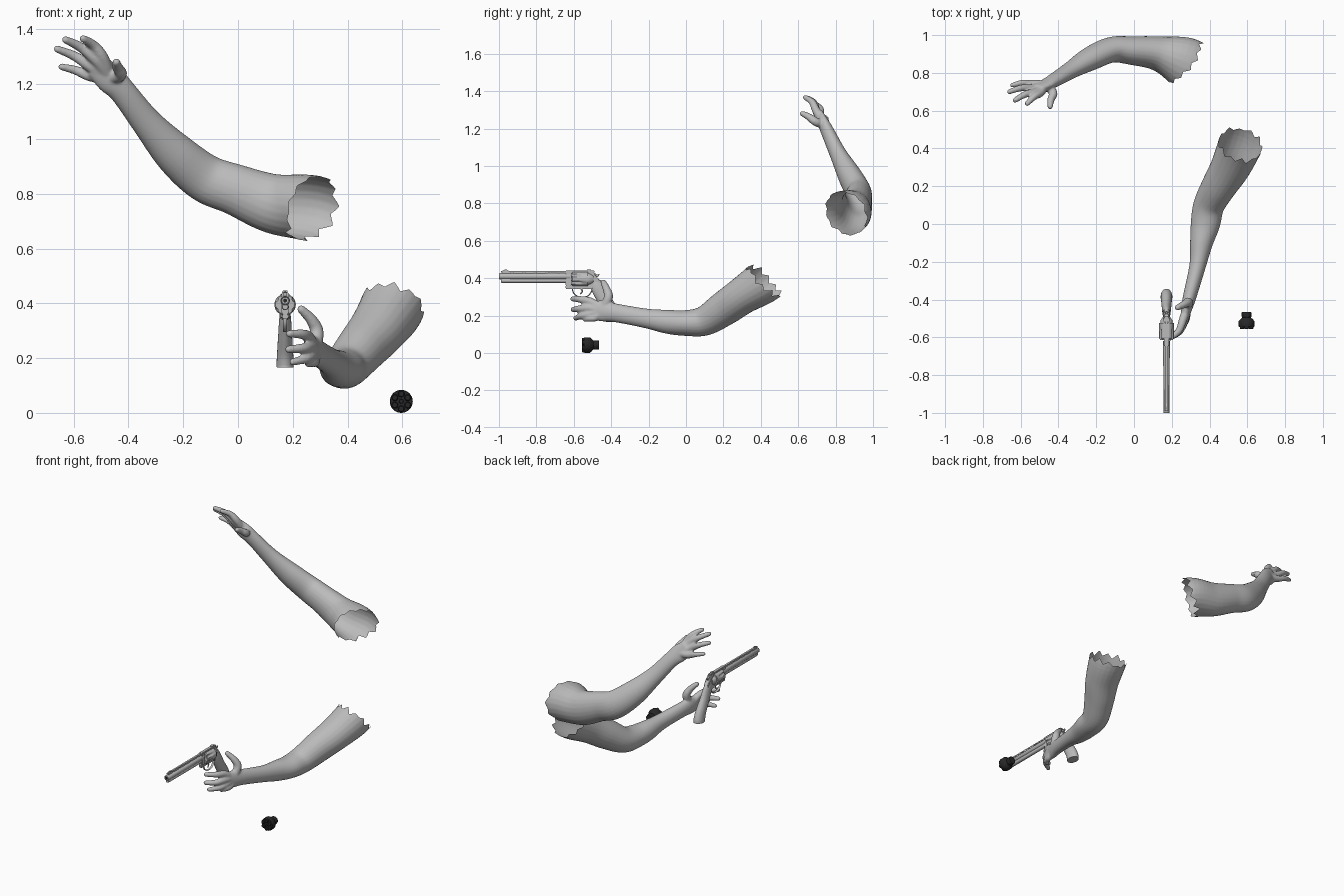
import bpy, bmesh, math, random
from mathutils import Vector

random.seed(7)
if "Cube" in bpy.data.objects:
    bpy.data.objects.remove(bpy.data.objects["Cube"])


def material(name, value):
    m = bpy.data.materials.new(name)
    m.use_nodes = True
    colour = (value, value, value, 1)
    m.diffuse_color = colour
    m.node_tree.nodes["Principled BSDF"].inputs["Base Color"].default_value = colour
    return m


GREY = material("plain_grey", 0.5)
BLACK = material("soft_black", 0.02)
GUN_X = 0.172


def add(name, bm, mat, sharp=40):
    """Turn a bmesh into an object, smooth except at sharp edges."""
    bmesh.ops.recalc_face_normals(bm, faces=bm.faces)
    for f in bm.faces:
        f.smooth = True
    for e in bm.edges:
        if len(e.link_faces) == 2 and e.calc_face_angle() > math.radians(sharp):
            e.smooth = False
    me = bpy.data.meshes.new(name)
    bm.to_mesh(me)
    bm.free()
    me.materials.append(mat)
    ob = bpy.data.objects.new(name, me)
    bpy.context.collection.objects.link(ob)
    return ob


def loft(bm, rings):
    """Skin rings of points and close both ends."""
    rows = [[bm.verts.new(p) for p in ring] for ring in rings]
    n = len(rows[0])
    for a, b in zip(rows, rows[1:]):
        for i in range(n):
            bm.faces.new((a[i], a[(i + 1) % n], b[(i + 1) % n], b[i]))
    bm.faces.new(rows[0])
    bm.faces.new(rows[-1])


def spline(keys, steps):
    """Catmull-Rom through rows of any length."""
    k = [keys[0]] + list(keys) + [keys[-1]]
    out = []
    for i in range(1, len(k) - 2):
        for s in range(steps):
            t = s / steps
            out.append([0.5 * (2 * b + (c - a) * t + (2 * a - 5 * b + 4 * c - d) * t * t
                        + (3 * b - a - 3 * c + d) * t ** 3)
                        for a, b, c, d in zip(*k[i - 1:i + 3])])
    return out + [list(keys[-1])]


def tube(bm, keys, ref, steps=6, sides=24):
    """Elliptical tube; keys are x, y, z, radius along ref, other radius."""
    rows = spline(keys, steps)
    pts = [Vector(r[:3]) for r in rows]
    rings = []
    for i, r in enumerate(rows):
        t = (pts[min(i + 1, len(pts) - 1)] - pts[max(i - 1, 0)]).normalized()
        u = (Vector(ref) - t * t.dot(Vector(ref))).normalized()
        w = t.cross(u)
        rings.append([pts[i] + u * r[3] * math.cos(a) + w * r[4] * math.sin(a)
                      for a in (math.tau * j / sides for j in range(sides))])
    loft(bm, rings)


def lathe(name, profile, x, z, mat, sides=32):
    """Turned part along y; profile rows are y, radius, optional flute depth."""
    bm = bmesh.new()
    rings = []
    for y, r, *depth in profile:
        ring = []
        for j in range(sides):
            a = math.tau * j / sides
            cut = depth[0] * max(0, math.cos(6 * a)) if depth else 0
            ring.append((x + (r - cut) * math.sin(a), y, z + (r - cut) * math.cos(a)))
        rings.append(ring)
    loft(bm, rings)
    return add(name, bm, mat)


def plate(name, outline, half, bevel=0.003):
    """Side profile in y, z given thickness across x."""
    bm = bmesh.new()
    loft(bm, [[(GUN_X + s * half, y, z) for y, z in outline] for s in (-1, 1)])
    bmesh.ops.bevel(bm, geom=bm.edges[:], offset=bevel, segments=2, affect='EDGES')
    return add(name, bm, GREY)


def box(name, y0, y1, z0, z1, half, bevel=0.002):
    return plate(name, [(y0, z0), (y1, z0), (y1, z1), (y0, z1)], half, bevel)


def arm(name, path, ref, digits, centre, axis):
    """Arm, palm and digits fused into one skin, then torn open at the shoulder."""
    bm = bmesh.new()
    tube(bm, path, ref)
    heel = Vector(path[1][:3])
    for knuckle, bulge, tip, r in digits:
        k, t = Vector(knuckle), Vector(tip)
        mid = (k + t) / 2 + Vector(bulge)
        keys = [(*heel, 0.024, 0.024), (*k, r * 1.35, r * 1.35),
                (*mid, r * 1.12, r * 1.12), (*t, r * 0.85, r * 0.85)]
        tube(bm, keys, ref, 6, 16)
        ball = bmesh.ops.create_icosphere(bm, subdivisions=2, radius=r * 0.88)
        bmesh.ops.translate(bm, verts=ball["verts"], vec=t)
    src = add(name + "_source", bm, GREY)
    rem = src.modifiers.new("fuse", 'REMESH')
    rem.mode, rem.voxel_size = 'VOXEL', 0.005
    smo = src.modifiers.new("soften", 'SMOOTH')
    smo.factor, smo.iterations = 0.5, 10
    dg = bpy.context.evaluated_depsgraph_get()
    fused = bpy.data.meshes.new_from_object(src.evaluated_get(dg))
    bm = bmesh.new()
    bm.from_mesh(fused)
    bpy.data.objects.remove(src)

    # Ragged open end
    c, n = Vector(centre), Vector(axis).normalized()
    u = n.orthogonal().normalized()
    w = n.cross(u)
    teeth = [(-1) ** i * random.uniform(0.002, 0.026) for i in range(24)]

    def excess(v):
        d = v.co - c
        a = (math.atan2(d.dot(w), d.dot(u)) / math.tau % 1) * len(teeth)
        i, f = int(a) % len(teeth), a % 1
        return d.dot(n) - teeth[i] * (1 - f) - teeth[(i + 1) % len(teeth)] * f

    bmesh.ops.delete(bm, geom=[v for v in bm.verts if excess(v) > 0], context='VERTS')
    rim = {v for e in bm.edges if e.is_boundary for v in e.verts}
    for v in rim:
        v.co -= n * excess(v)
    add(name, bm, GREY, 180)


# Raised arm: palm to shoulder, digits from thumb to little finger
arm("raised_arm",
    [(-.515, .718, 1.267, .018, .046), (-.468, .737, 1.222, .028, .055),
     (-.42, .762, 1.172, .036, .049), (-.333, .815, 1.06, .045, .056),
     (-.23, .875, .947, .062, .077), (-.12, .922, .857, .068, .088),
     (-.01, .918, .815, .076, .093), (.128, .902, .764, .093, .109),
     (.265, .855, .747, .138, .122), (.38, .775, .71, .15, .13)], (0, 1, 0),
    [((-.428, .695, 1.235), (-.004, 0, .004), (-.444, .622, 1.28), .0175),
     ((-.495, .695, 1.298), (.002, .008, .01), (-.565, .638, 1.366), .0165),
     ((-.515, .70, 1.285), (0, .01, .01), (-.63, .655, 1.362), .0165),
     ((-.532, .72, 1.26), (0, .01, .008), (-.66, .70, 1.328), .016),
     ((-.54, .743, 1.23), (0, .008, .004), (-.644, .735, 1.263), .015)],
    (.265, .855, .747), (.75, -.55, -.3))

# Reaching arm beside the grip
arm("reaching_arm",
    [(.268, -.50, .23, .02, .046), (.278, -.45, .225, .029, .056),
     (.296, -.38, .215, .036, .05), (.337, -.22, .186, .044, .052),
     (.357, -.1, .167, .061, .064), (.378, 0, .16, .078, .069),
     (.397, .1, .172, .083, .08), (.45, .2, .235, .093, .093),
     (.51, .3, .305, .106, .1), (.563, .42, .385, .118, .118),
     (.60, .52, .485, .122, .122)], (1, 0, 0),
    [((.288, -.415, .295), (.008, .004, .004), (.231, -.442, .378), .0185),
     ((.26, -.505, .272), (.012, -.012, .006), (.188, -.606, .289), .0165),
     ((.265, -.515, .24), (.014, -.012, 0), (.185, -.604, .232), .0165),
     ((.27, -.505, .21), (.014, -.01, 0), (.2, -.59, .186), .016),
     ((.28, -.482, .19), (.006, -.006, 0), (.256, -.54, .178), .015)],
    (.563, .42, .385), (.2, .68, .66))

# Revolver barrel with vented rib, underlug and front sight
lathe("barrel", [(-.997, .012), (-1, .0145), (-.997, .0165), (-.62, .0175)], GUN_X, .41, GREY)
lathe("bore", [(-1.001, .007), (-.995, .007)], GUN_X, .41, BLACK, 16)
lathe("underlug", [(-.99, .010), (-.985, .012), (-.62, .012)], GUN_X, .387, GREY)
box("barrel_web", -.99, -.62, .387, .41, .010)
box("rib_top", -.99, -.62, .431, .439, .007, .001)
for i in range(6):
    y = -.985 + i * .062
    box("rib_post", y, y + .05, .42, .434, .0055, .001)
plate("front_sight", [(-.985, .436), (-.945, .436), (-.958, .445), (-.972, .445)], .003, .0005)

# Frame around the chambers
box("top_strap", -.64, -.49, .428, .441, .012, .003)
box("front_frame", -.645, -.612, .36, .44, .014, .004)
box("bottom_strap", -.645, -.49, .343, .362, .012, .004)
plate("rear_frame", [(-.522, .345), (-.522, .44), (-.50, .438), (-.475, .405),
                     (-.45, .375), (-.47, .335)], .016, .005)
lathe("recoil_shield", [(-.524, .032), (-.512, .032), (-.495, .022)], GUN_X, .395, GREY)
box("rear_sight", -.53, -.508, .438, .446, .009, .001)

# Fluted chamber drum and ejector rod
lathe("chamber_drum", [(-.61, .035, .004), (-.606, .039, .009), (-.565, .039, .009),
                       (-.55, .039, 0), (-.525, .039, 0)], GUN_X, .395, GREY, 72)
lathe("ejector_rod", [(-.70, .005), (-.61, .005)], GUN_X, .385, GREY, 16)
for i in range(6):
    a = math.tau * (i + .5) / 6
    lathe("chamber_mouth", [(-.613, .010), (-.606, .010)],
          GUN_X + .025 * math.sin(a), .395 + .025 * math.cos(a), GREY, 16)

# Hammer, trigger, guard and grip
plate("hammer", [(-.505, .40), (-.505, .425), (-.49, .428), (-.475, .418), (-.462, .424),
                 (-.465, .412), (-.482, .405), (-.485, .39)], .005, .001)
bm = bmesh.new()
tube(bm, [(GUN_X, -.562, .35, .004, .005), (GUN_X, -.555, .33, .004, .004),
          (GUN_X, -.565, .315, .003, .003)], (1, 0, 0), 5, 12)
add("trigger", bm, GREY)
bm = bmesh.new()
tube(bm, [(GUN_X, y, z, .007, .003) for y, z in
          ((-.608, .352), (-.603, .325), (-.582, .304), (-.55, .298), (-.52, .308), (-.50, .34))],
     (1, 0, 0), 5, 12)
add("trigger_guard", bm, GREY)
bm = bmesh.new()
tube(bm, [(GUN_X, -.49, .385, .015, .026), (GUN_X, -.472, .35, .021, .037),
          (GUN_X, -.44, .29, .025, .037), (GUN_X, -.402, .225, .029, .04),
          (GUN_X, -.387, .185, .031, .042), (GUN_X, -.385, .167, .031, .042)], (1, 0, 0))
add("grip", bm, GREY)

# Round speed loader with six cartridges and a knurled knob
LX, LZ = .596, .042
lathe("loader_body", [(-.545, .040), (-.541, .042), (-.515, .042), (-.507, .036),
                      (-.497, .025), (-.492, .022)], LX, LZ, BLACK)
lathe("loader_knob", [(-.494, .023), (-.49, .026, .002), (-.469, .026, .002), (-.465, .023)],
      LX, LZ, BLACK, 36)
lathe("loader_hub", [(-.556, .007), (-.54, .009)], LX, LZ, BLACK, 16)
for i in range(6):
    a = math.tau * i / 6
    lathe("cartridge", [(-.556, .009), (-.553, .012), (-.54, .012)],
          LX + .027 * math.sin(a), LZ + .027 * math.cos(a), BLACK, 16)
